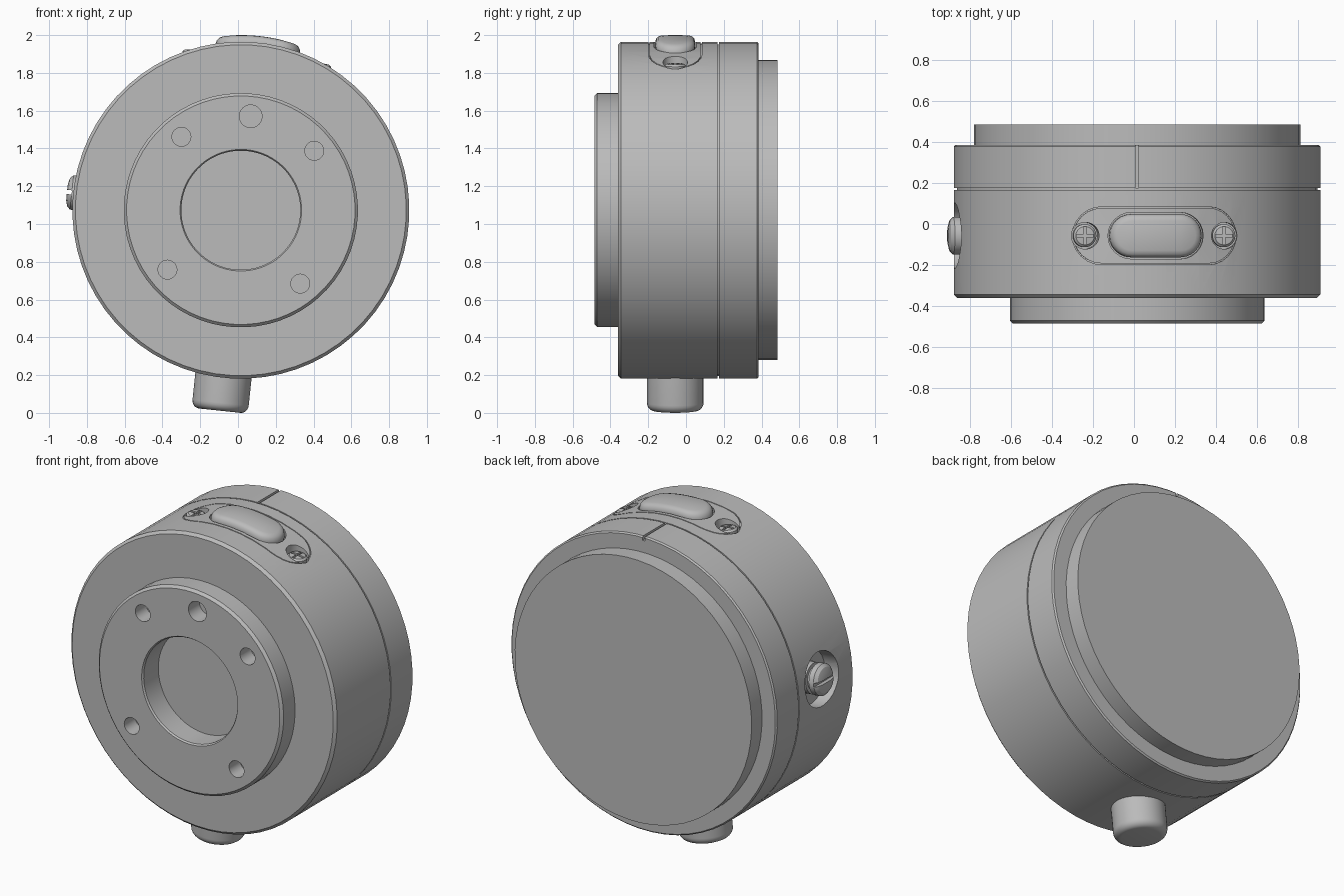
import bpy
import bmesh
from math import sin, cos, pi, sqrt, radians
from mathutils import Matrix, Vector

cube = bpy.data.objects.get("Cube")
if cube:
    bpy.data.objects.remove(cube, do_unlink=True)

R = 0.892           # drum radius
MID = -0.057        # depth of the features around the rim
TILT = radians(6)
PLACE = Matrix.Translation((0.015, 0, 1.073)) @ Matrix.Rotation(TILT, 4, 'Y')

metal = bpy.data.materials.new("grey_metal")
metal.use_nodes = True
GREY = (0.5, 0.5, 0.5, 1)
metal.diffuse_color = GREY
metal.node_tree.nodes["Principled BSDF"].inputs["Base Color"].default_value = GREY


def finish(name, bm, local=Matrix()):
    bmesh.ops.remove_doubles(bm, verts=bm.verts, dist=1e-5)
    bm.transform(PLACE @ local)
    bmesh.ops.recalc_face_normals(bm, faces=bm.faces)
    mesh = bpy.data.meshes.new(name)
    bm.to_mesh(mesh)
    bm.free()
    mesh.materials.append(metal)
    ob = bpy.data.objects.new(name, mesh)
    bpy.context.collection.objects.link(ob)
    return ob


def loft(name, rings, local=Matrix(), loop=False):
    """Skin a list of equal-length point rings."""
    bm = bmesh.new()
    rows = [[bm.verts.new(p) for p in ring] for ring in rings]
    if loop:
        rows.append(rows[0])
    for a, b in zip(rows, rows[1:]):
        for i in range(len(a)):
            bm.faces.new((a[i - 1], a[i], b[i], b[i - 1]))
    return finish(name, bm, local)


def revolve(name, profile, local=Matrix(), n=32):
    """Turn (height, radius) pairs around the local z axis."""
    turns = [2 * pi * (i + 0.5) / n for i in range(n)]
    return loft(name, [[(r * cos(t), r * sin(t), h) for t in turns]
                       for h, r in profile], local)


def peg(name, low, high, r, local, n=32):
    return revolve(name, [(low, 0), (low, r), (high, r), (high, 0)], local, n)


def stadium(half, r, lift):
    """Stadium outline wrapped over the top of the drum."""
    arc = [pi * i / 12 - pi / 2 for i in range(13)]
    pts = [(half + r * cos(t), r * sin(t)) for t in arc]
    pts += [(half * (1 - i / 5), r) for i in range(1, 10)]
    pts += [(-half - r * cos(t), -r * sin(t)) for t in arc]
    pts += [(half * (i / 5 - 1), -r) for i in range(1, 10)]
    return [(x, MID + y, sqrt(R * R - x * x) + lift) for x, y in pts]


def box(name, size, local):
    bm = bmesh.new()
    bmesh.ops.create_cube(bm, size=1)
    bm.transform(Matrix.Diagonal((*size, 1)))
    return finish(name, bm, local)


def cut(ob, *cutters):
    for c in cutters:
        c.hide_render = True
        mod = ob.modifiers.new("cut", 'BOOLEAN')
        mod.operation = 'DIFFERENCE'
        mod.solver = 'EXACT'
        mod.object = c
        bpy.context.view_layer.objects.active = ob
        bpy.ops.object.modifier_apply(modifier=mod.name)
        bpy.data.objects.remove(c, do_unlink=True)


def at(x, y, z):
    return Matrix.Translation((x, y, z))


TO_BACK = Matrix.Rotation(-pi / 2, 4, 'X')
TO_SIDE = at(0, MID, 0) @ Matrix.Rotation(-pi / 2, 4, 'Y')
TO_BOTTOM = at(0, MID, 0) @ Matrix.Rotation(pi, 4, 'X')

# Drum with raised front flange and central bore
drum = revolve("drum_body", [
    (-0.335, 0), (-0.335, 0.315), (-0.475, 0.315), (-0.485, 0.322),
    (-0.485, 0.605), (-0.47, 0.62), (-0.36, 0.62), (-0.36, 0.876),
    (-0.344, R), (0.166, R), (0.166, 0.878), (0.174, 0.878), (0.174, 0)],
    TO_BACK, 64)

# Flange holes
for angle, r in ((0, 0.06), (45, 0.05), (-45, 0.05), (135, 0.05), (-135, 0.05)):
    a = radians(angle)
    cut(drum, peg("hole_cutter", -0.6, -0.38, r,
                  at(0.5 * sin(a), 0, 0.5 * cos(a)) @ TO_BACK))

# Rear ring with stepped back disc and a narrow split at the top
rear = revolve("rear_ring", [
    (0.174, 0), (0.174, R), (0.377, R), (0.385, 0.884),
    (0.385, 0.795), (0.485, 0.795), (0.485, 0)], TO_BACK, 64)
cut(rear, box("split_cutter", (0.016, 0.4, 0.05),
              Matrix.Rotation(-TILT, 4, 'Y') @ at(0, 0.3, R)))

# Inlaid top plate: outline groove and button pocket
cut(drum,
    loft("groove_cutter", [stadium(0.26, r, z) for r, z in
         ((0.141, -0.01), (0.141, 0.03), (0.135, 0.03), (0.135, -0.01))], loop=True),
    loft("pocket_cutter", [stadium(0.12, r, z) for r, z in
         ((0, 0.05), (0.113, 0.05), (0.113, -0.03), (0, -0.03))]))

# Domed button
parts = [drum, rear]
parts.append(loft("top_button", [stadium(0.12, r, z) for r, z in (
    (0, -0.04), (0.105, -0.04), (0.105, 0.002), (0.1, 0.018),
    (0.09, 0.028), (0.072, 0.034), (0, 0.035))]))

# Cross-head plate screws in counterbores
for side, x in (("left", 0.34), ("right", -0.34)):
    spot = at(x, MID, 0)
    cut(drum, peg("counterbore_cutter", 0.775, 1, 0.065, spot))
    screw = revolve(side + "_plate_screw", [
        (0.77, 0), (0.77, 0.056), (0.805, 0.056), (0.815, 0.045), (0.82, 0)], spot)
    for size in ((0.085, 0.014, 0.03), (0.014, 0.085, 0.03)):
        cut(screw, box("cross_cutter", size, at(x, MID, 0.82)))
    parts.append(screw)

# Slotted side screw in a wide recess
cut(drum, peg("recess_cutter", 0.8, 1, 0.16, TO_SIDE))
side_screw = revolve("side_screw", [
    (0.79, 0), (0.79, 0.09), (0.845, 0.09), (0.845, 0.07), (0.868, 0.07),
    (0.868, 0.092), (0.9, 0.092), (0.917, 0.075), (0.925, 0.045), (0.926, 0)], TO_SIDE)
cut(side_screw, box("slot_cutter", (0.05, 0.3, 0.022), at(-0.925, MID, 0)))
parts.append(side_screw)

# Rounded stub underneath
corner = [(1.025 + 0.042 * sin(t), 0.11 + 0.04 * cos(t))
          for t in (pi * i / 12 for i in range(7))]
parts.append(revolve("bottom_stub", [(0.7, 0), (0.7, 0.15), *corner, (1.067, 0)],
                     TO_BOTTOM, 40))

# Smooth shading with crisp edges
bpy.ops.object.select_all(action='DESELECT')
for ob in parts:
    ob.select_set(True)
bpy.context.view_layer.objects.active = drum
bpy.ops.object.shade_smooth_by_angle(angle=radians(30))
